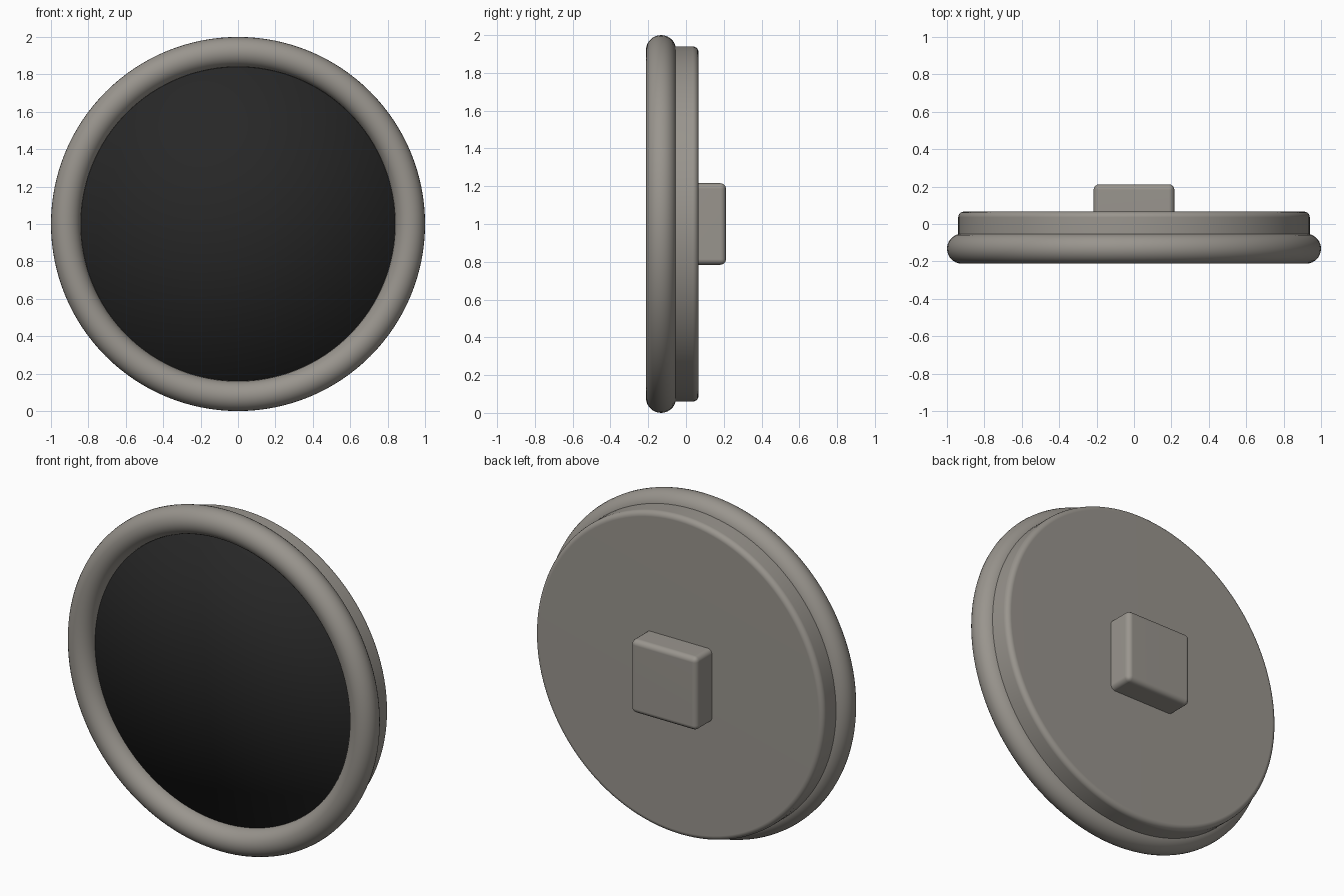
import bpy
import bmesh
import math
from mathutils import Matrix

cube = bpy.data.objects.get("Cube")
if cube:
    bpy.data.objects.remove(cube, do_unlink=True)


def material(name, color, roughness):
    mat = bpy.data.materials.new(name)
    mat.use_nodes = True
    mat.diffuse_color = color
    bsdf = mat.node_tree.nodes["Principled BSDF"]
    bsdf.inputs["Base Color"].default_value = color
    bsdf.inputs["Roughness"].default_value = roughness
    return mat


warm_grey = material("warm grey", (0.32, 0.30, 0.27, 1), 0.5)
black = material("black", (0.02, 0.02, 0.02, 1), 0.4)

CENTRE_Z = 1.0
RING_Y = -0.132
TUBE = 0.08


def arc(radius, y, r, start, end, steps):
    """Points (radius, y) along a circular arc."""
    angles = [math.radians(start + (end - start) * i / steps) for i in range(steps + 1)]
    return [(radius + r * math.cos(a), y + r * math.sin(a)) for a in angles]


def lathe(name, profile, mat, sharp_angle=35, sides=128):
    """Spin a (radius, y) profile round the front-back axis."""
    bm = bmesh.new()
    verts = [bm.verts.new((r, y, 0)) for r, y in profile]
    edges = [bm.edges.new(pair) for pair in zip(verts, verts[1:])]
    bmesh.ops.spin(bm, geom=verts + edges, cent=(0, 0, 0), axis=(0, 1, 0),
                   angle=math.tau, steps=sides, use_merge=False)
    bmesh.ops.remove_doubles(bm, verts=bm.verts, dist=0.0001)
    bmesh.ops.recalc_face_normals(bm, faces=bm.faces)
    return finish(name, bm, mat, sharp_angle)


def finish(name, bm, mat, sharp_angle=35):
    mesh = bpy.data.meshes.new(name)
    bm.to_mesh(mesh)
    bm.free()
    mesh.materials.append(mat)
    obj = bpy.data.objects.new(name, mesh)
    obj.location.z = CENTRE_Z
    bpy.context.collection.objects.link(obj)
    bpy.ops.object.select_all(action="DESELECT")
    obj.select_set(True)
    bpy.context.view_layer.objects.active = obj
    bpy.ops.object.shade_smooth_by_angle(angle=math.radians(sharp_angle))
    return obj


def keep_flats(obj):
    """Let the large flat faces shade flat beside their rounded edges."""
    mod = obj.modifiers.new("flat faces", "WEIGHTED_NORMAL")
    mod.keep_sharp = True


# Round rim
lathe("rim", arc(1 - TUBE, RING_Y, TUBE, 0, 360, 28), warm_grey)

# Back plate with a rounded rear edge
plate = lathe("back_plate",
              [(0, -0.08), (0.94, -0.08)] + arc(0.91, 0.036, 0.03, 0, 90, 5) + [(0, 0.066)],
              warm_grey)
keep_flats(plate)

# Flat face set into the rim, softly shaded across its edge
lathe("face_disc", [(0, RING_Y), (0.845, RING_Y), (0.845, -0.08)], black, sharp_angle=120)

# Rounded square mounting block on the back
bm = bmesh.new()
bmesh.ops.create_cube(bm, size=1, matrix=Matrix.Translation((0, 0.131, 0))
                      @ Matrix.Diagonal((0.432, 0.162, 0.432, 1)))
bmesh.ops.bevel(bm, geom=[e for e in bm.edges if max(v.co.y for v in e.verts) > 0.1],
                offset=0.03, segments=4, profile=0.5, affect="EDGES")
keep_flats(finish("mounting_block", bm, warm_grey))
